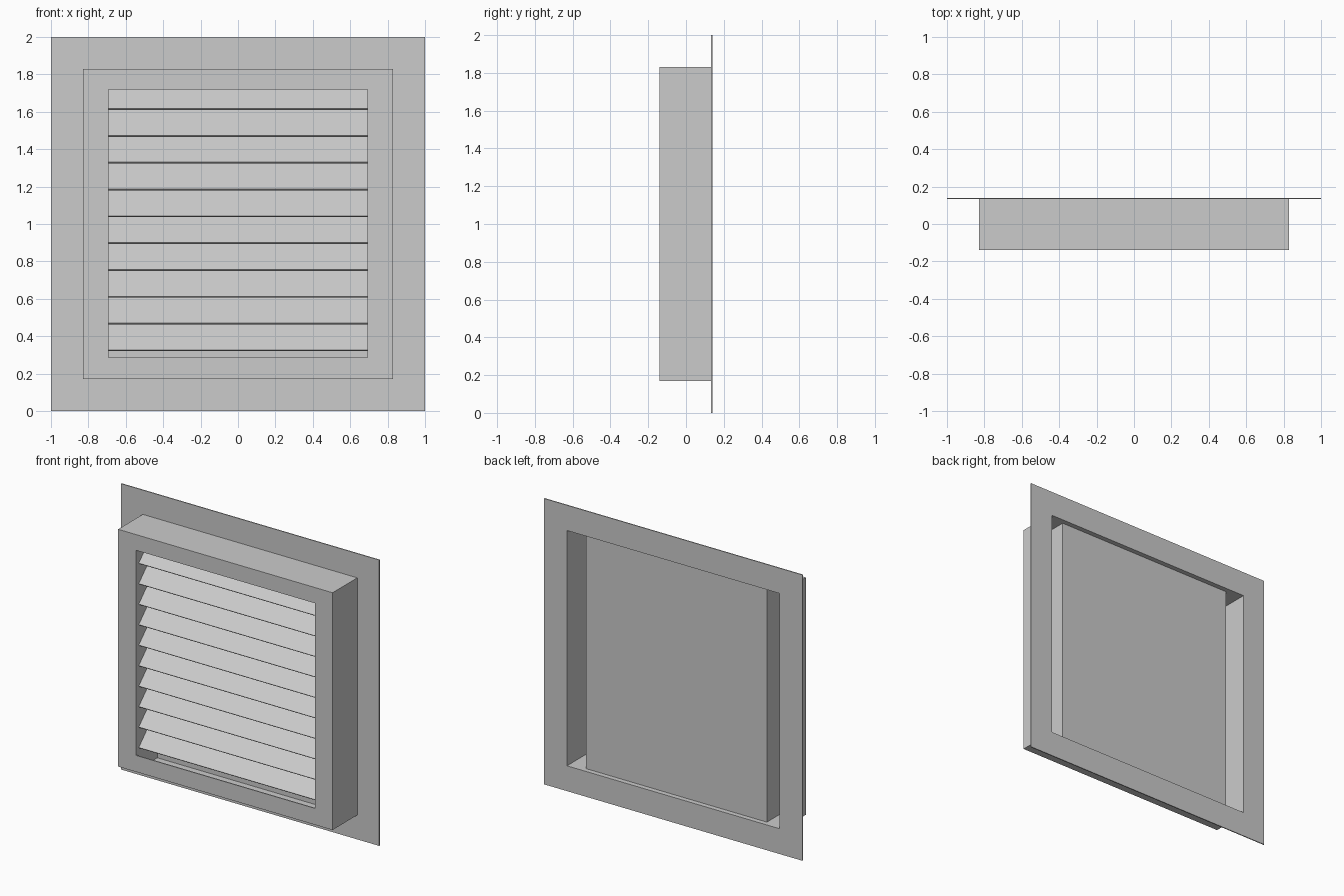
import bpy, bmesh, math
from mathutils import Vector

if "Cube" in bpy.data.objects:
    bpy.data.objects.remove(bpy.data.objects["Cube"])

T = 0.007            # sheet metal thickness
ZC = 1.0             # centre height
BACK, FRONT = 0.14, -0.14
BODY = 0.83          # half size of the outer body
OPEN_X, OPEN_Z0, OPEN_Z1 = 0.693, 0.285, 1.72
PANEL_Y = 0.105      # rear face of the closing panel
SLATS, PITCH = 10, 0.1433


def add_object(name, bm):
    bmesh.ops.recalc_face_normals(bm, faces=bm.faces)
    mesh = bpy.data.meshes.new(name)
    bm.to_mesh(mesh)
    bm.free()
    obj = bpy.data.objects.new(name, mesh)
    bpy.context.collection.objects.link(obj)
    return obj


def box(name, x0, x1, y0, y1, z0, z1):
    bm = bmesh.new()
    bmesh.ops.create_cube(bm, size=1)
    bmesh.ops.scale(bm, vec=(x1 - x0, y1 - y0, z1 - z0), verts=bm.verts)
    bmesh.ops.translate(bm, vec=((x0 + x1) / 2, (y0 + y1) / 2, (z0 + z1) / 2), verts=bm.verts)
    return add_object(name, bm)


def frame(name, outer, inner, y0, y1):
    """Rectangular ring; outer and inner are (half width, z low, z high)."""
    def corners(r, y):
        w, lo, hi = r
        return [bm.verts.new(p) for p in ((-w, y, lo), (w, y, lo), (w, y, hi), (-w, y, hi))]
    bm = bmesh.new()
    loops = [corners(outer, y0), corners(outer, y1), corners(inner, y1), corners(inner, y0)]
    for k in range(4):
        a, b = loops[k], loops[(k + 1) % 4]
        for i in range(4):
            j = (i + 1) % 4
            bm.faces.new((a[i], a[j], b[j], b[i]))
    return add_object(name, bm)


body = (BODY, ZC - BODY, ZC + BODY)
body_in = (BODY - T, ZC - BODY + T, ZC + BODY - T)

# Wall flange, box casing and front face surround
frame("wall_flange", (1, 0, 2), body_in, BACK - T, BACK)
frame("casing", body, body_in, FRONT, BACK - T)
frame("front_surround", body_in, (OPEN_X, OPEN_Z0, OPEN_Z1), FRONT, FRONT + T)

# Inner channel: two full-height cheeks and the closing panel behind the slats
for side, s in (("left", -1), ("right", 1)):
    xs = sorted((s * OPEN_X, s * (OPEN_X + T)))
    box(f"{side}_cheek", *xs, FRONT + T, PANEL_Y, body_in[1], body_in[2])
box("back_panel", -OPEN_X, OPEN_X, PANEL_Y - T, PANEL_Y, body_in[1], body_in[2])

# Sloping louvre slats, low edge at the front
angle, length, thick = math.radians(45), 0.24, 0.01
along = Vector((0, math.cos(angle), math.sin(angle)))
across = Vector((0, -math.sin(angle), math.cos(angle)))
for n in range(SLATS):
    start = Vector((0, -0.10, 0.32 + n * PITCH))
    profile = [start, start + along * length,
               start + along * length + across * thick, start + across * thick]
    bm = bmesh.new()
    face = bm.faces.new([bm.verts.new(p + Vector((-OPEN_X, 0, 0))) for p in profile])
    out = bmesh.ops.extrude_face_region(bm, geom=[face])
    moved = [v for v in out["geom"] if isinstance(v, bmesh.types.BMVert)]
    bmesh.ops.translate(bm, vec=(2 * OPEN_X, 0, 0), verts=moved)
    if len(bm.faces) == 5:
        bmesh.ops.holes_fill(bm, edges=bm.edges)
    add_object(f"slat_{n + 1}", bm)
